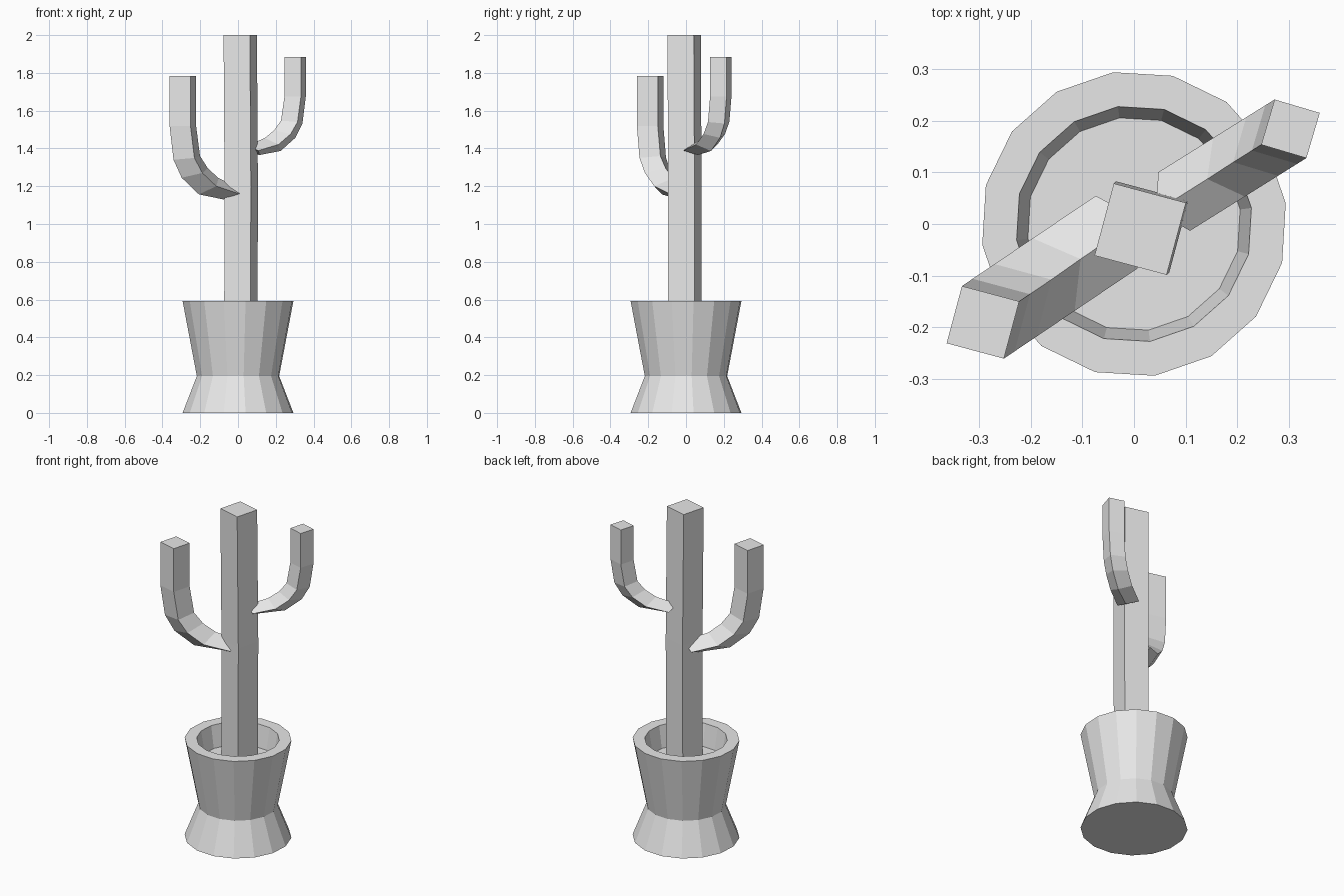
import bpy, bmesh, math
from mathutils import Vector

cube = bpy.data.objects.get("Cube")
if cube:
    bpy.data.objects.remove(cube, do_unlink=True)

grey = bpy.data.materials.new("plain_grey")
grey.use_nodes = True
grey.diffuse_color = (0.8, 0.8, 0.8, 1)
grey.node_tree.nodes["Principled BSDF"].inputs["Base Color"].default_value = (0.8, 0.8, 0.8, 1)


def loft(name, rings):
    """Skin a list of equal-length point rings and cap both ends."""
    bm = bmesh.new()
    loops = [[bm.verts.new(p) for p in ring] for ring in rings]
    for a, b in zip(loops, loops[1:]):
        n = len(a)
        for i in range(n):
            j = (i + 1) % n
            bm.faces.new((a[i], a[j], b[j], b[i]))
    bm.faces.new(loops[0][::-1])
    bm.faces.new(loops[-1])
    bmesh.ops.recalc_face_normals(bm, faces=bm.faces)
    mesh = bpy.data.meshes.new(name)
    bm.to_mesh(mesh)
    bm.free()
    mesh.materials.append(grey)
    obj = bpy.data.objects.new(name, mesh)
    bpy.context.collection.objects.link(obj)
    return obj


def circle(radius, z, sides, start, cx=0, cy=0):
    angles = [math.radians(start + 360 * i / sides) for i in range(sides)]
    return [(cx + radius * math.cos(a), cy + radius * math.sin(a), z) for a in angles]


# Pot: waisted outside, thick rim, recessed soil
pot_profile = [(0.296, 0), (0.22, 0.195), (0.296, 0.592), (0.229, 0.592), (0.207, 0.46)]
loft("pot", [circle(r, z, 16, 7.8) for r, z in pot_profile])

# Trunk: square column, very slightly leaning
trunk_path = [(0.015, -0.006, 0.44), (0.017, -0.006, 1.2), (0.012, -0.01, 2.0)]
loft("trunk", [circle(0.102, z, 4, 30, x, y) for x, y, z in trunk_path])

# Arm stations from tip to trunk: travel inward, drop, and the
# run and rise of the diamond section's inner corner
ARM = [(0, 0, 0.081, 0), (0, 0.264, 0.081, 0), (0.025, 0.434, 0.081, 0.01),
       (0.076, 0.514, 0.08, 0.025), (0.165, 0.584, 0.06, 0.043), (0.312, 0.624, 0.05, 0.03)]


def arm(name, tip, heading, facing, size, reach):
    travel = Vector((math.cos(math.radians(heading)), math.sin(math.radians(heading)), 0))
    inward = Vector((math.cos(math.radians(facing)), math.sin(math.radians(facing)), 0))
    side = Vector((-inward.y, inward.x, 0)) * 0.081 * size
    up = Vector((0, 0, 1))
    rings = []
    for s, drop, run, rise in ARM:
        c = Vector(tip) + travel * s * reach - up * drop * size
        corner = (inward * run + up * rise) * size
        rings.append([c + corner, c + side, c - corner, c - side])
    loft(name, rings)


arm("lower_right_arm", (-0.292, -0.19, 1.784), 34, 30, 1.0, 1.0)
arm("upper_left_arm", (0.3025, 0.184, 1.885), 212, 208.5, 0.795, 0.85)
